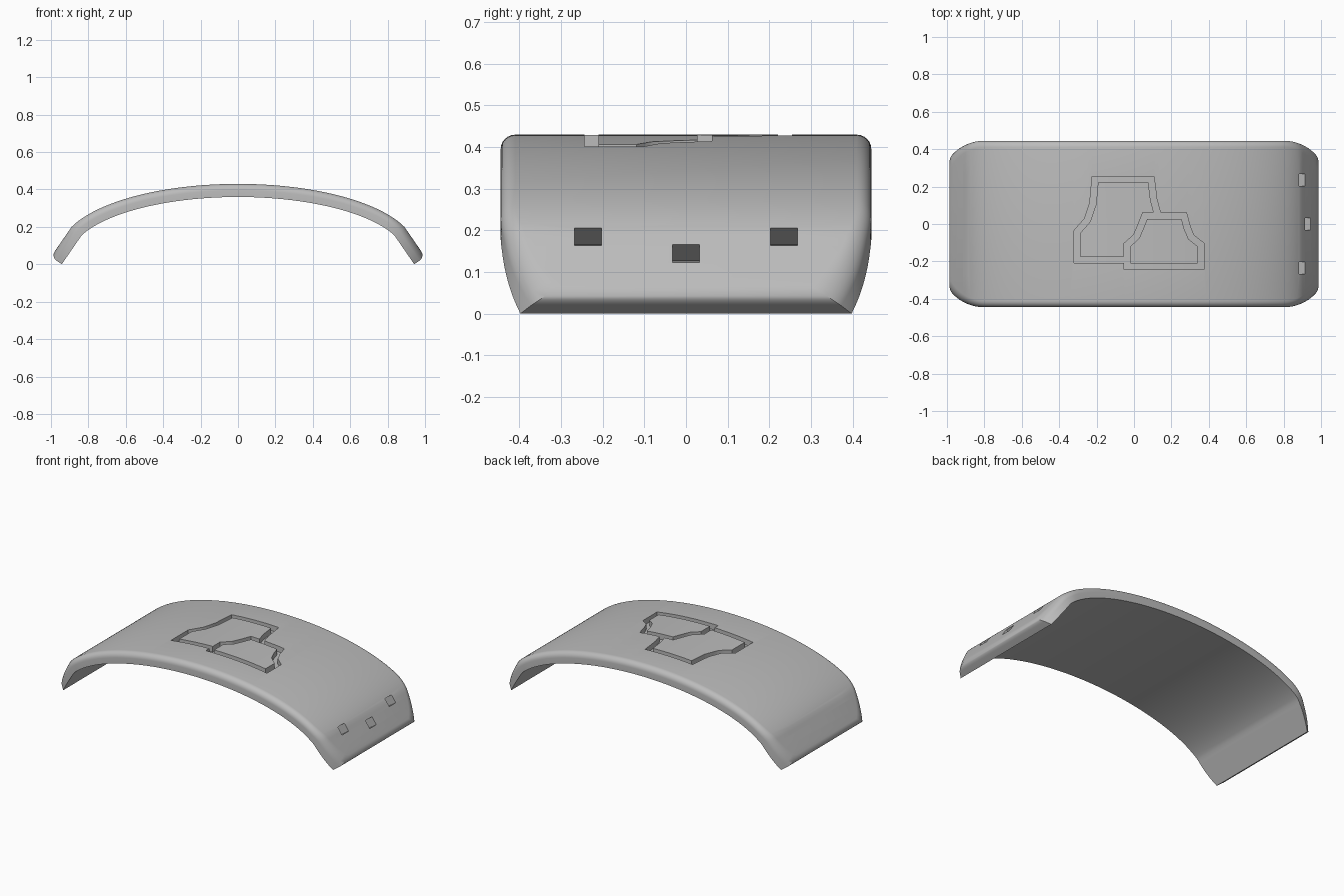
import bpy, bmesh, math
from mathutils import Vector

cube = bpy.data.objects.get("Cube")
if cube:
    bpy.data.objects.remove(cube)

THICK, FILLET, HALF_W, CORNER, CORNER_X = 0.07, 0.035, 0.445, 0.237, 0.8
TOP, RISE, SPAN, JOIN = 0.43, 0.354, 0.95, 0.89
TIP = Vector((1.0, 0.04))
GROOVE_HALF, GROOVE_DEPTH = 0.017, 0.035

grey = bpy.data.materials.new("light_grey")
grey.use_nodes = True
grey.diffuse_color = (0.5, 0.5, 0.5, 1)
grey.node_tree.nodes["Principled BSDF"].inputs["Base Color"].default_value = (0.5, 0.5, 0.5, 1)


def top_height(x):
    return TOP - RISE * (1 - math.sqrt(max(0, 1 - (x / SPAN) ** 2)))


# Arch line from the crown to one tip: elliptical, then straight
line = [Vector((JOIN * i / 200, top_height(JOIN * i / 200))) for i in range(201)]
line += [line[-1].lerp(TIP, i / 20) for i in range(1, 21)]
dist = [0.0]
for p, q in zip(line, line[1:]):
    dist.append(dist[-1] + (q - p).length)
LENGTH = dist[-1]


def on_line(s):
    a = min(abs(s), LENGTH)
    i = next(k for k in range(1, len(dist)) if dist[k] >= a - 1e-9)
    p = line[i - 1].lerp(line[i], (a - dist[i - 1]) / (dist[i] - dist[i - 1]))
    return Vector((math.copysign(p.x, s), p.y))


def normal(s):
    t = (on_line(min(s + 0.03, LENGTH)) - on_line(max(s - 0.03, -LENGTH))).normalized()
    return Vector((-t.y, t.x))


def half_width(x, inset):
    dx, r = max(0, abs(x) - CORNER_X), CORNER - inset
    return HALF_W - CORNER + math.sqrt(max(0.0001, r * r - dx * dx))


def make_object(name, bm):
    bmesh.ops.recalc_face_normals(bm, faces=bm.faces)
    mesh = bpy.data.meshes.new(name)
    bm.to_mesh(mesh)
    bm.free()
    mesh.materials.append(grey)
    obj = bpy.data.objects.new(name, mesh)
    bpy.context.collection.objects.link(obj)
    return obj


# Curved plate: stacked outlines from the inner face up through the outer fillet
def build_plate():
    bm = bmesh.new()
    layers = [(0, THICK)]
    for k in range(7):
        a = math.pi / 2 * k / 6
        layers.append((FILLET * (1 - math.cos(a)), FILLET * (1 - math.sin(a))))
    n = 96
    rings = []
    for inset, depth in layers:
        rows = ([], [])
        for i in range(n + 1):
            s = (LENGTH - inset) * (2 * i / n - 1)
            p = on_line(s) - normal(s) * depth
            w = half_width(p.x, inset)
            rows[0].append(bm.verts.new((p.x, -w, p.y)))
            rows[1].append(bm.verts.new((p.x, w, p.y)))
        rings.append(rows)
    for front, back in (rings[0], rings[-1]):
        for i in range(n):
            bm.faces.new((front[i], front[i + 1], back[i + 1], back[i]))
    for low, high in zip(rings, rings[1:]):
        a = low[0] + low[1][::-1]
        b = high[0] + high[1][::-1]
        for i in range(len(a)):
            j = (i + 1) % len(a)
            bm.faces.new((a[i], a[j], b[j], b[i]))
    return make_object("curved_plate", bm)


# Groove cutter: a band along a path, with a floor that follows the arch
def build_groove(name, path, closed):
    pts = [Vector(p) for p in path]
    count = len(pts)
    sides = []
    for i, p in enumerate(pts):
        before = pts[i - 1] if closed or i > 0 else None
        after = pts[(i + 1) % count] if closed or i < count - 1 else None
        d1 = (p - before).normalized() if before else (after - p).normalized()
        d2 = (after - p).normalized() if after else d1
        n1, n2 = Vector((-d1.y, d1.x)), Vector((-d2.y, d2.x))
        mitre = (n1 + n2) / (1 + n1.dot(n2)) * GROOVE_HALF
        sides.append((p + mitre, p - mitre))
    fine = []
    for i in range(count if closed else count - 1):
        a, b = sides[i], sides[(i + 1) % count]
        steps = max(1, round((pts[(i + 1) % count] - pts[i]).length / 0.04))
        fine += [(a[0].lerp(b[0], k / steps), a[1].lerp(b[1], k / steps)) for k in range(steps)]
    if not closed:
        fine.append(sides[-1])
    bm = bmesh.new()
    loops = []
    for l, r in fine:
        loops.append([bm.verts.new((q.x, q.y, z)) for q, z in (
            (l, top_height(l.x) - GROOVE_DEPTH), (r, top_height(r.x) - GROOVE_DEPTH),
            (r, TOP + 0.1), (l, TOP + 0.1))])
    pairs = list(zip(loops, loops[1:]))
    if closed:
        pairs.append((loops[-1], loops[0]))
    else:
        bm.faces.new(loops[0])
        bm.faces.new(loops[-1])
    for a, b in pairs:
        for k in range(4):
            m = (k + 1) % 4
            bm.faces.new((a[k], a[m], b[m], b[k]))
    return make_object(name, bm)


# Strap slot cutter: a box square to the straight end of the arch
def build_slot(side, y, x, z):
    bm = bmesh.new()
    bmesh.ops.create_cube(bm, size=1)
    along = (TIP - line[200]).normalized()
    for v in bm.verts:
        t, o = v.co.x * 0.052, v.co.z * 0.3
        px = x + along.x * t - along.y * o
        v.co = (side * px, y + v.co.y * 0.065, z + along.y * t + along.x * o)
    return make_object("slot_cutter", bm)


plate = build_plate()
large = [(0.128, 0.045), (0.105, 0.13), (0.092, 0.238), (-0.208, 0.238), (-0.22, 0.107),
         (-0.25, 0.02), (-0.305, -0.043), (-0.305, -0.192), (-0.037, -0.192)]
small = [(0.059, 0.045), (0.267, 0.045), (0.283, -0.016), (0.305, -0.07), (0.356, -0.11),
         (0.356, -0.227), (-0.037, -0.227), (-0.037, -0.112), (0.013, -0.067), (0.037, -0.011)]
cutters = [build_groove("large_groove_cutter", large, False),
           build_groove("small_groove_cutter", small, True)]
for side in (-1, 1):
    cutters += [build_slot(side, y, 0.9, 0.186) for y in (-0.235, 0.235)]
    cutters.append(build_slot(side, 0, 0.929, 0.145))

# Cut the grooves and slots, then bake the result
for c in cutters:
    mod = plate.modifiers.new(c.name, 'BOOLEAN')
    mod.operation, mod.solver, mod.object = 'DIFFERENCE', 'EXACT', c
    c.hide_render = True
bpy.context.view_layer.update()
baked = bpy.data.meshes.new_from_object(plate.evaluated_get(bpy.context.evaluated_depsgraph_get()))
plate.modifiers.clear()
plate.data = baked
for c in cutters:
    bpy.data.objects.remove(c)

bpy.ops.object.select_all(action='DESELECT')
plate.select_set(True)
bpy.context.view_layer.objects.active = plate
bpy.ops.object.shade_smooth_by_angle(angle=math.radians(30))
